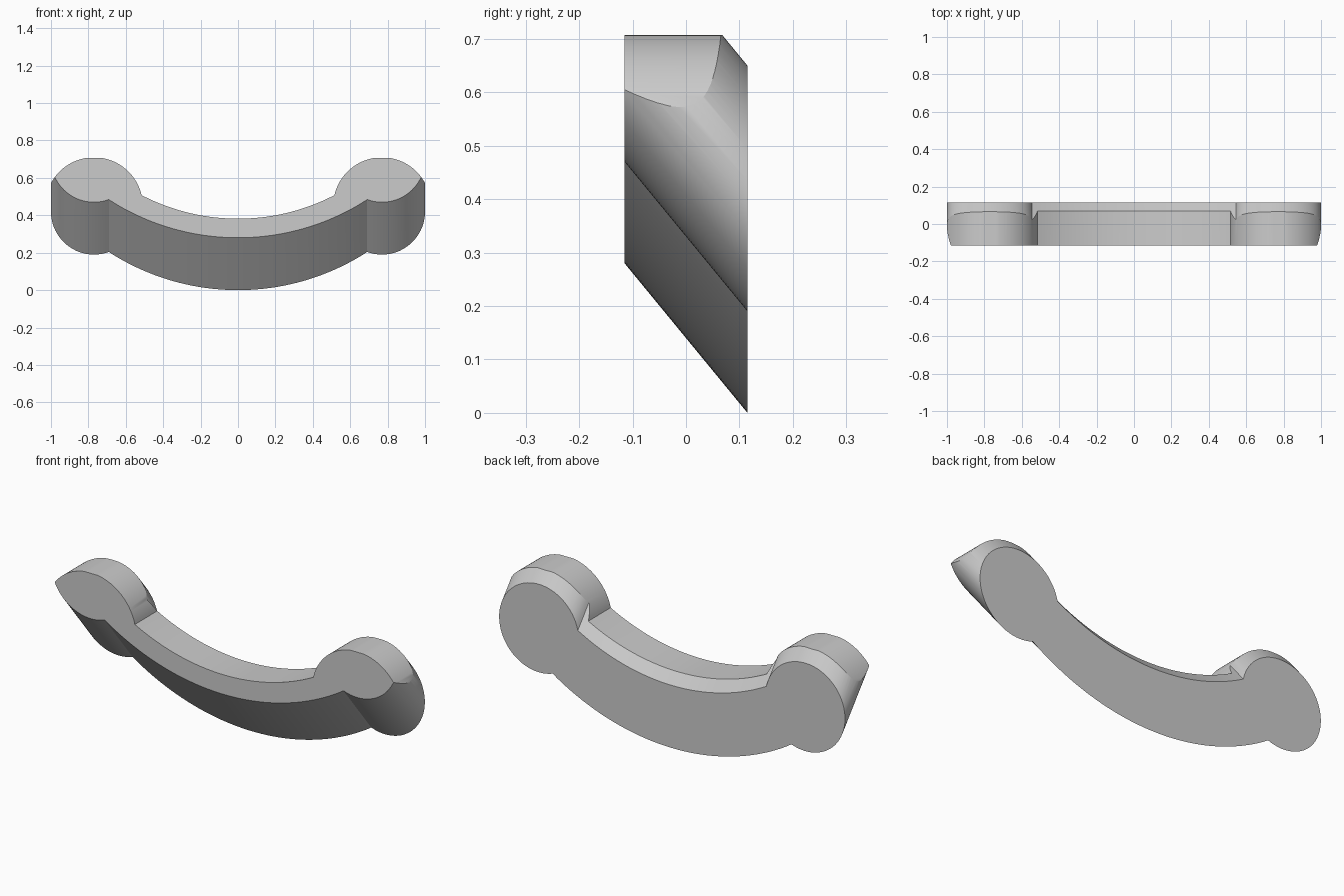
import bpy, bmesh
from math import sqrt, cos, sin, radians

cube = bpy.data.objects.get("Cube")
if cube:
    bpy.data.objects.remove(cube, do_unlink=True)

HALF_DEPTH = 0.115
RISE = 0.28          # upward slant from back to front
LOBE_X = 0.77


def bar_curve(z0, radius, x0, x1, n=24):
    """Shallow sagging arc, lowest at x = 0."""
    xs = [x0 + (x1 - x0) * i / n for i in range(n + 1)]
    return [(x, z0 + radius - sqrt(radius * radius - x * x)) for x in xs]


def lobe_arc(z, radius, a0, a1, n=56):
    angles = [radians(a0 + (a1 - a0) * i / n) for i in range(n + 1)]
    return [(LOBE_X + radius * cos(a), z + radius * sin(a)) for a in angles]


def extrude_profile(name, half, depth, rise):
    """Mirror a half profile in x and extrude it in y, optionally slanted."""
    left = [(-x, z) for x, z in reversed(half) if x > 1e-5]
    points = half + left
    bm = bmesh.new()
    back = [bm.verts.new((x, depth, z)) for x, z in points]
    front = [bm.verts.new((x, -depth, z + rise)) for x, z in points]
    bm.faces.new(back)
    bm.faces.new(front[::-1])
    n = len(points)
    for i in range(n):
        j = (i + 1) % n
        bm.faces.new((back[j], back[i], front[i], front[j]))
    bmesh.ops.recalc_face_normals(bm, faces=bm.faces[:])
    mesh = bpy.data.meshes.new(name)
    bm.to_mesh(mesh)
    bm.free()
    obj = bpy.data.objects.new(name, mesh)
    bpy.context.collection.objects.link(obj)
    return obj


# Slanted body: curved bar with a round lobe at each end
body_half = (bar_curve(0.327, 1.12, 0, 0.545)
             + lobe_arc(0.42, 0.23, 167.7, -110.3)[1:]
             + bar_curve(0.0, 1.273, 0.69, 0)[1:])
body_half[-1] = (0, 0)
body = extrude_profile("curved_handle", body_half, HALF_DEPTH, RISE)

# Upright envelope that trims the top of the slanted body
trim_half = (bar_curve(0.382, 1.12, 0, 0.516)
             + [(x, min(z, 0.707)) for x, z in lobe_arc(0.449, 0.261, 167, 0)[1:]]
             + [(1.031, -0.5), (0, -0.5)])
trim = extrude_profile("top_trim_cutter", trim_half, 0.3, 0)
trim.hide_render = True

mod = body.modifiers.new("Trim", 'BOOLEAN')
mod.operation = 'INTERSECT'
mod.solver = 'EXACT'
mod.object = trim
bpy.ops.object.select_all(action='DESELECT')
bpy.context.view_layer.objects.active = body
body.select_set(True)
bpy.ops.object.modifier_apply(modifier=mod.name)
bpy.data.objects.remove(trim, do_unlink=True)

# Plain grey finish
grey = bpy.data.materials.new("light_grey")
grey.use_nodes = True
colour = (0.6, 0.6, 0.6, 1)
grey.diffuse_color = colour
grey.node_tree.nodes["Principled BSDF"].inputs["Base Color"].default_value = colour
body.data.materials.clear()
body.data.materials.append(grey)
bpy.ops.object.shade_smooth_by_angle(angle=radians(25))
